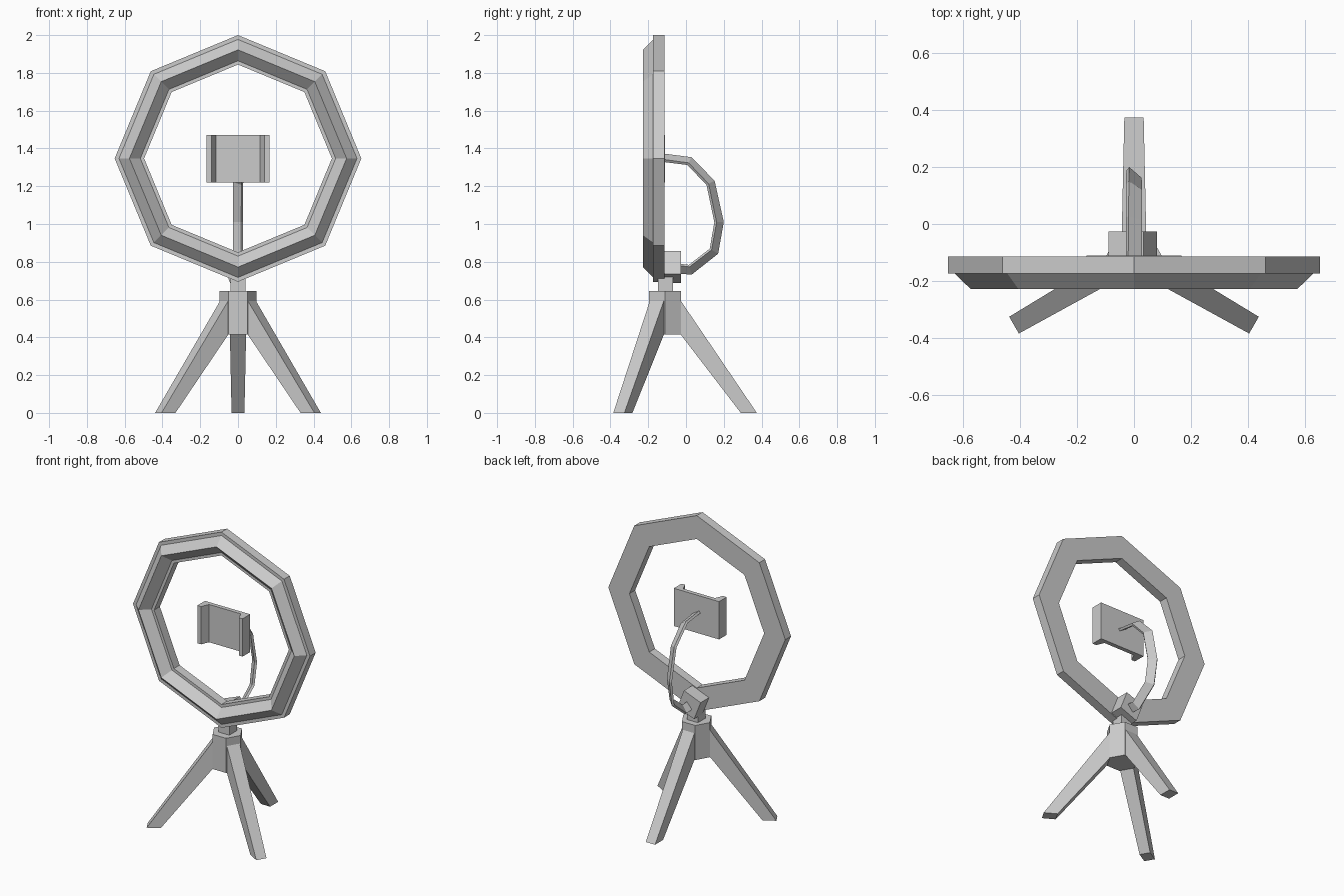
import bpy
import bmesh
from math import sin, cos, pi, radians
from mathutils import Vector, Matrix

cube = bpy.data.objects.get("Cube")
if cube:
    bpy.data.objects.remove(cube, do_unlink=True)

AXIS_Y = -0.112          # shared depth of the stand and the back of the ring

grey = bpy.data.materials.new("light_grey")
grey.use_nodes = True
grey.diffuse_color = (0.6, 0.6, 0.6, 1)
grey.node_tree.nodes["Principled BSDF"].inputs["Base Color"].default_value = (0.6, 0.6, 0.6, 1)


def loft(name, sections, close=False, matrix=None):
    """Skin a list of matching closed sections, capping the ends unless they loop."""
    bm = bmesh.new()
    rings = [[bm.verts.new(p) for p in s] for s in sections]
    pairs = list(zip(rings, rings[1:]))
    if close:
        pairs.append((rings[-1], rings[0]))
    else:
        bm.faces.new(rings[0])
        bm.faces.new(rings[-1])
    for a, b in pairs:
        for i in range(len(a)):
            j = (i + 1) % len(a)
            bm.faces.new((a[i], a[j], b[j], b[i]))
    if matrix:
        bm.transform(matrix)
    bmesh.ops.recalc_face_normals(bm, faces=bm.faces)
    mesh = bpy.data.meshes.new(name)
    bm.to_mesh(mesh)
    bm.free()
    mesh.materials.append(grey)
    obj = bpy.data.objects.new(name, mesh)
    bpy.context.collection.objects.link(obj)
    return obj


def box(name, size, center, tilt=0):
    x, y, z = (s / 2 for s in size)
    rect = [(-x, -y), (x, -y), (x, y), (-x, y)]
    m = Matrix.Translation(center) @ Matrix.Rotation(tilt, 4, 'Y')
    return loft(name, [[(u, v, w) for u, v in rect] for w in (-z, z)], matrix=m)


# Lamp ring: flat octagonal frame with a raised, bevelled tube on its front
profile = [(0.653, -0.114), (0.653, -0.174), (0.63, -0.174), (0.575, -0.228),
           (0.517, -0.174), (0.497, -0.174), (0.497, -0.114)]
angles = [i * pi / 4 for i in range(8)]
loft("lamp_ring", [[(r * cos(a), y, 1.347 + r * sin(a)) for r, y in profile]
                   for a in angles], close=True)

# Phone holder: shallow tray with two tapered side lips
half = [(0.167, -0.11), (0.167, -0.19), (0.139, -0.19), (0.117, -0.138)]
tray = half + [(-x, y) for x, y in reversed(half)]
loft("phone_holder", [[(x, y, z) for x, y in tray] for z in (1.22, 1.472)])

# Flexible arm: flat strip, twisted along a bent path behind the ring
path = [Vector((0, y, z)) for y, z in [
    (-0.115, 1.35), (0.018, 1.333), (0.13, 1.218), (0.175, 1.01),
    (0.148, 0.856), (0.023, 0.758), (-0.05, 0.764)]]
sections = []
for i, p in enumerate(path):
    before = (p - path[max(i - 1, 0)]).normalized()
    after = (path[min(i + 1, len(path) - 1)] - p).normalized()
    t = (before + after).normalized()
    out = Vector((0, -t.z, t.y))
    phi = radians(32 + 3 * i)
    wide = Vector((cos(phi), 0, 0)) - out * sin(phi)
    thin = Vector((sin(phi), 0, 0)) + out * cos(phi)
    sections.append([p + wide * u * 0.029 + thin * v * 0.008
                     for u, v in ((-1, -1), (1, -1), (1, 1), (-1, 1))])
loft("flexible_arm", sections)

# Tilted clamp block and the short post under it
box("clamp_block", (0.132, 0.088, 0.132), (-0.004, -0.07, 0.772), radians(-21.5))
box("neck_post", (0.08, 0.08, 0.09), (0, -0.109, 0.685))

# Tripod hub: hexagonal prism
hexagon = [(0.098 * cos(i * pi / 3), AXIS_Y + 0.098 * sin(i * pi / 3)) for i in range(6)]
loft("tripod_hub", [[(x, y, z) for x, y in hexagon] for z in (0.415, 0.646)])

# Tripod legs: tapered beams leaving every second hub face
for name, turn in (("back_leg", 90), ("front_left_leg", -30), ("front_right_leg", 210)):
    top = [(0.08, -0.043, 0.42), (0.08, 0.043, 0.42), (0.08, 0.043, 0.6), (0.08, -0.043, 0.6)]
    foot = [(0.402, -0.034, 0), (0.402, 0.034, 0), (0.487, 0.034, 0), (0.487, -0.034, 0)]
    m = Matrix.Translation((0, AXIS_Y, 0)) @ Matrix.Rotation(radians(turn), 4, 'Z')
    loft(name, [top, foot], matrix=m)
